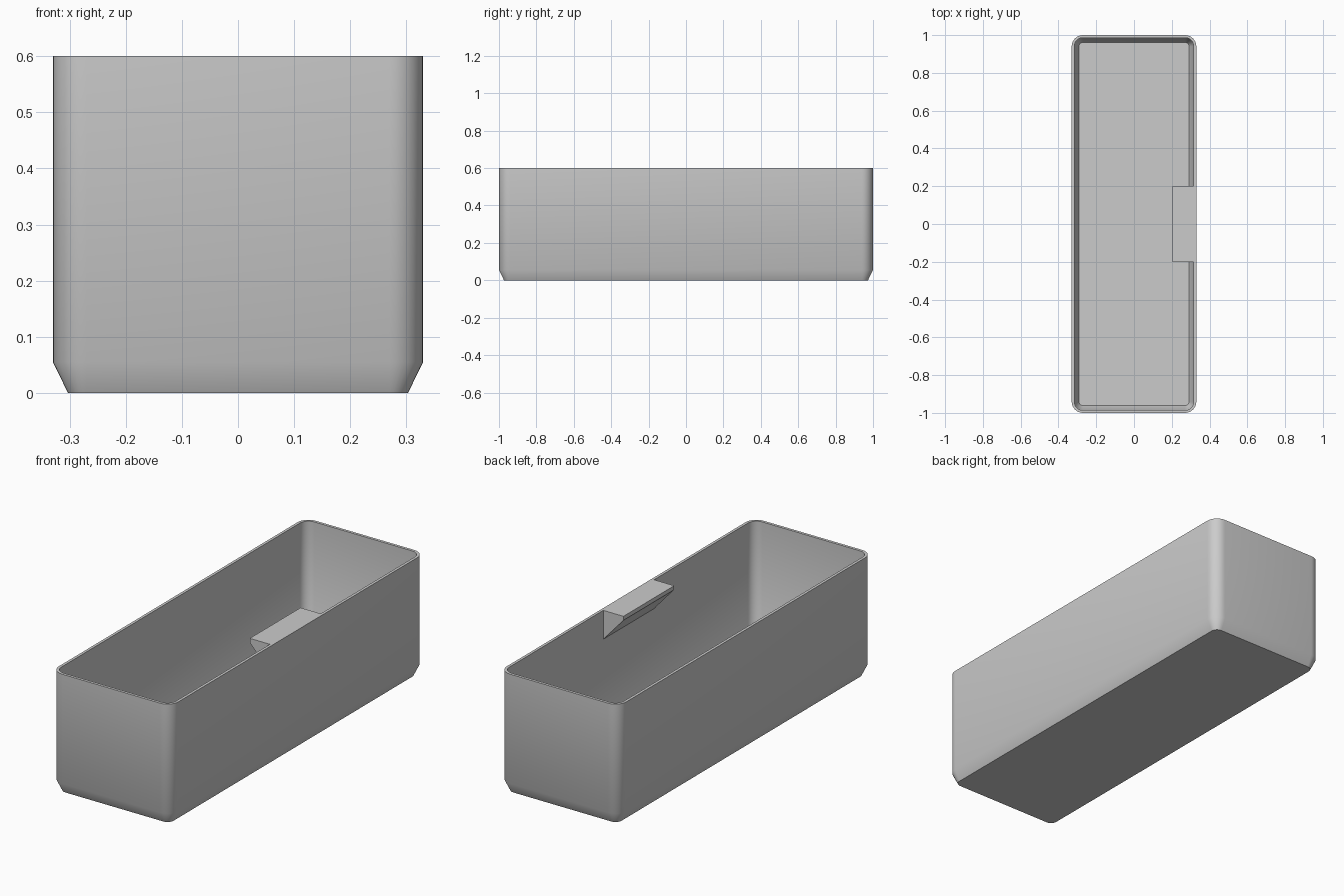
import bpy, bmesh, math

cube = bpy.data.objects.get("Cube")
if cube:
    bpy.data.objects.remove(cube, do_unlink=True)

HALF_X, HALF_Y, HEIGHT = 0.33, 1.0, 0.6
RADIUS, WALL = 0.06, 0.014
CHAMFER_IN, CHAMFER_UP, FLOOR = 0.027, 0.055, 0.015

grey = bpy.data.materials.new("plain grey")
grey.use_nodes = True
colour = (0.6, 0.6, 0.6, 1)
grey.diffuse_color = colour
grey.node_tree.nodes["Principled BSDF"].inputs["Base Color"].default_value = colour


def make_object(name, bm):
    bmesh.ops.recalc_face_normals(bm, faces=bm.faces)
    mesh = bpy.data.meshes.new(name)
    bm.to_mesh(mesh)
    bm.free()
    mesh.materials.append(grey)
    obj = bpy.data.objects.new(name, mesh)
    bpy.context.collection.objects.link(obj)
    return obj


def rounded_ring(bm, inset, z, steps=8):
    """Rounded rectangle of vertices, inset from the outer wall."""
    r = RADIUS - inset
    ring = []
    for corner, (sx, sy) in enumerate([(1, 1), (-1, 1), (-1, -1), (1, -1)]):
        for i in range(steps + 1):
            a = (corner + i / steps) * math.pi / 2
            ring.append(bm.verts.new((sx * (HALF_X - RADIUS) + r * math.cos(a),
                                      sy * (HALF_Y - RADIUS) + r * math.sin(a), z)))
    return ring


# Open bin: one skin running up the outside, over the rim and down the inside
bm = bmesh.new()
profile = [(CHAMFER_IN, 0), (0, CHAMFER_UP), (0, HEIGHT), (WALL, HEIGHT),
           (WALL, CHAMFER_UP + FLOOR / 2), (WALL + CHAMFER_IN * 0.9, FLOOR)]
rings = [rounded_ring(bm, inset, z) for inset, z in profile]
for low, high in zip(rings, rings[1:]):
    for i in range(len(low)):
        j = (i + 1) % len(low)
        bm.faces.new((low[i], low[j], high[j], high[i]))
bm.faces.new(rings[0])
bm.faces.new(rings[-1])
bin_body = make_object("bin_body", bm)
bpy.context.view_layer.objects.active = bin_body
bin_body.select_set(True)
bpy.ops.object.shade_smooth_by_angle(angle=math.radians(35))

# Wedge-shaped tab inside the long wall, flush with the rim
bm = bmesh.new()
inner = HALF_X - WALL + 0.001
tab_profile = [(0.205, HEIGHT), (inner, HEIGHT), (inner, 0.455), (0.205, 0.58)]
face = bm.faces.new([bm.verts.new((x, -0.2, z)) for x, z in tab_profile])
sweep = bmesh.ops.extrude_face_region(bm, geom=[face], use_keep_orig=True)
bmesh.ops.translate(bm, vec=(0, 0.4, 0),
                    verts=[v for v in sweep["geom"] if isinstance(v, bmesh.types.BMVert)])
make_object("label_tab", bm)
